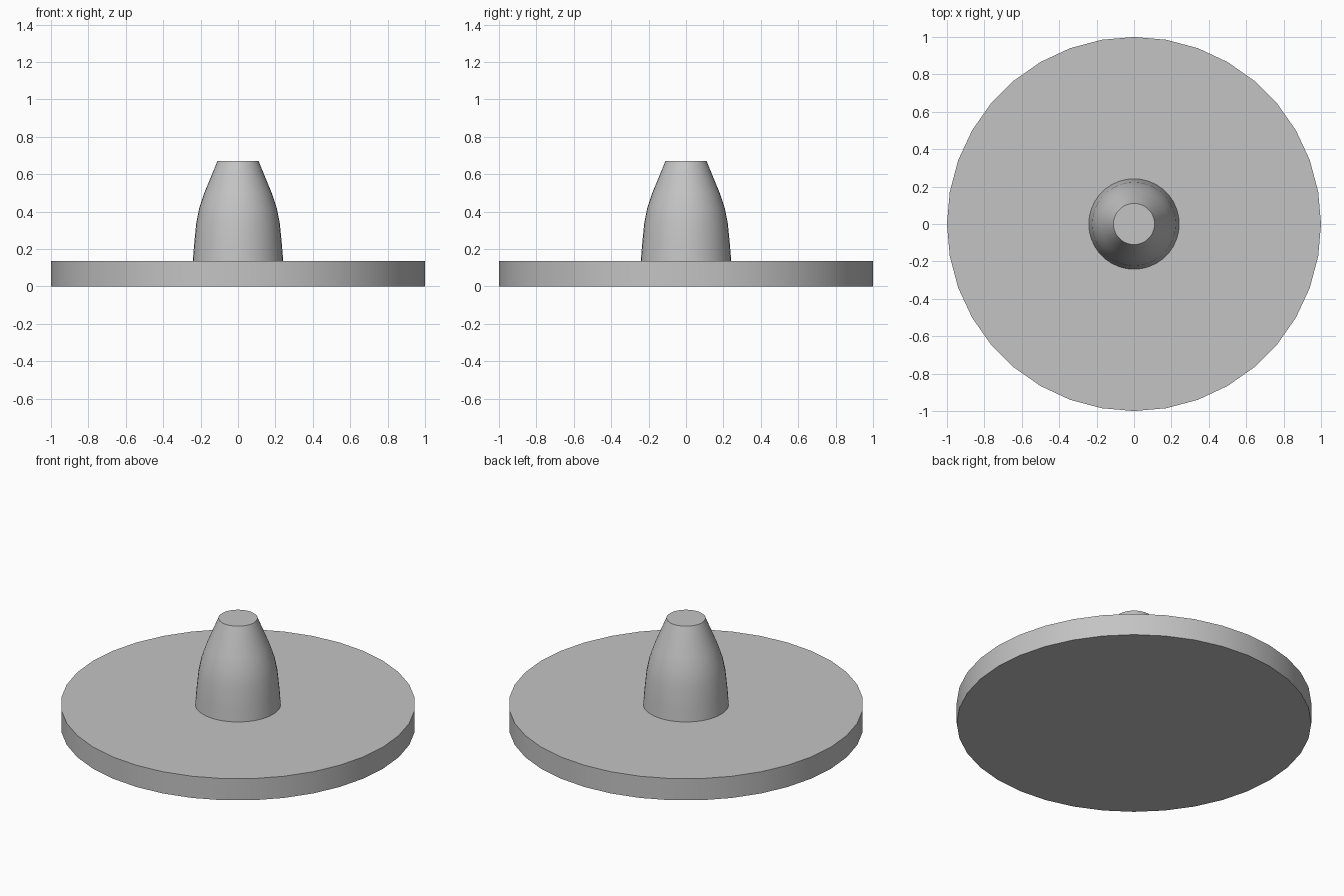
import bpy
import bmesh
import math

cube = bpy.data.objects.get("Cube")
if cube:
    bpy.data.objects.remove(cube, do_unlink=True)

SIDES = 36

# Single plain grey for the whole model
grey = bpy.data.materials.new("light_grey")
grey.use_nodes = True
colour = (0.55, 0.55, 0.55, 1.0)
grey.diffuse_color = colour
grey.node_tree.nodes["Principled BSDF"].inputs["Base Color"].default_value = colour


def lathe(name, profile):
    """Turn a (radius, height) profile into a closed solid around z."""
    bm = bmesh.new()
    rings = []
    for r, z in profile:
        angles = [2 * math.pi * i / SIDES for i in range(SIDES)]
        rings.append([bm.verts.new((r * math.cos(a), r * math.sin(a), z)) for a in angles])
    for low, high in zip(rings, rings[1:]):
        for i in range(SIDES):
            j = (i + 1) % SIDES
            bm.faces.new((low[i], low[j], high[j], high[i]))
    bm.faces.new(reversed(rings[0]))
    bm.faces.new(rings[-1])
    mesh = bpy.data.meshes.new(name)
    bm.to_mesh(mesh)
    bm.free()
    mesh.materials.append(grey)
    obj = bpy.data.objects.new(name, mesh)
    bpy.context.collection.objects.link(obj)
    bpy.ops.object.select_all(action="DESELECT")
    obj.select_set(True)
    bpy.context.view_layer.objects.active = obj
    bpy.ops.object.shade_smooth_by_angle(angle=math.radians(35))
    return obj


# Flat round base
lathe("base_disc", [(1.0, 0.0), (1.0, 0.135)])

# Tapered centre post with a flat top
lathe("centre_post", [(0.242, 0.135), (0.235, 0.22), (0.223, 0.34),
                      (0.207, 0.42), (0.18, 0.5), (0.11, 0.67)])
